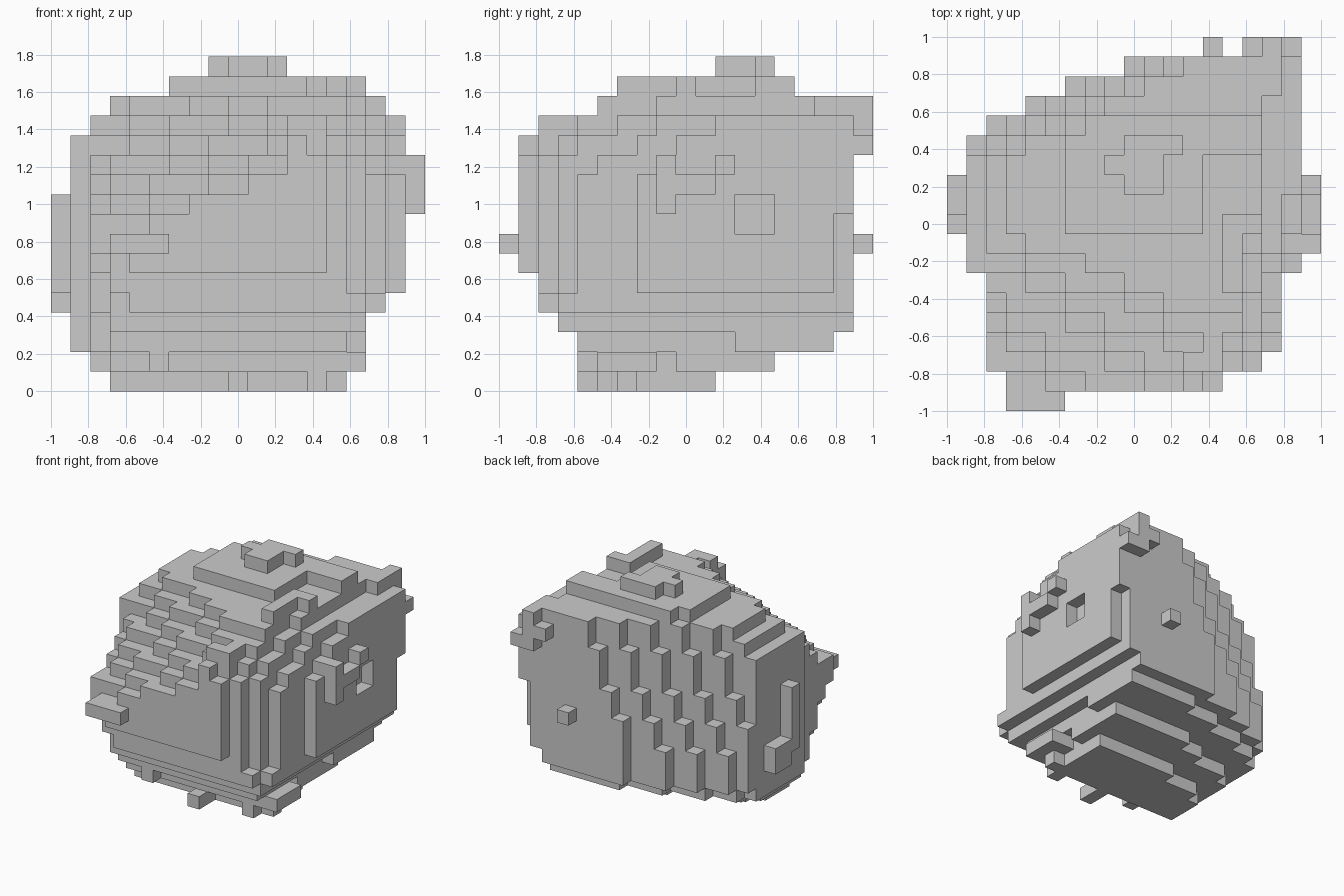
import bpy

if "Cube" in bpy.data.objects:
    bpy.data.objects.remove(bpy.data.objects["Cube"])

NX, NY, NZ = 19, 19, 17
H = 2 / 19  # block size

# Outline limits: (min, max) block index per row in each orthographic view
FRONT = [(3, 15), (2, 16), (1, 16), (1, 16), (1, 17), (1, 18), (1, 18), (1, 18), (1, 18),
         (1, 18), (1, 18), (1, 18), (1, 18), (2, 18), (3, 17), (6, 16), (8, 12)]
SIDE = [(4, 11), (3, 14), (3, 17), (2, 18), (2, 18), (1, 18), (1, 18), (1, 18), (1, 18),
        (1, 18), (1, 18), (1, 18), (1, 18), (2, 18), (5, 18), (6, 15), (11, 14)]
TOP = [(3, 6), (3, 14), (2, 16), (2, 17), (2, 17), (2, 17), (2, 17), (1, 18), (1, 18), (1, 18),
       (1, 18), (1, 18), (1, 18), (1, 18), (2, 18), (3, 18), (5, 18), (9, 18), (13, 18)]

# Broken facets of the rock: normal and distance
FACETS = [
    ((-.38, -.88, 1), 1.83),     # upper front slope
    ((-1, 2, .43), 2.05),        # back left facet
    ((-.7, -.2, 0), .685),       # left face
    ((-.7, -.5, -.25), .675),    # lower front left corner
    ((-.42, 0, -.32), .286),     # lower left
    ((0, -1, -.9), .313),        # lower front
    ((-.15, .4, -1), .03),       # lower back
    ((.5, -.03, -.4), .203),     # lower right
    ((1, -1, .15), 1.45),        # front right corner
    ((.6, -.14, 0), .54),        # right face
    ((.6, -.25, .4), 1.04),      # upper right
    ((-.35, 0, .53), 1.035),     # upper left
]

# Loose blocks chipped from or added to the body: x0, x1, y0, y1, z0, z1
CHIPS = [(17, 18, 12, 14, 8, 10), (17, 18, 17, 18, 5, 9), (16, 17, 5, 16, 14, 15),
         (14, 19, 10, 13, 15, 16), (13, 14, 9, 13, 15, 16), (0, 13, 0, 9, 15, 16),
         (13, 14, 0, 9, 15, 16), (14, 15, 0, 8, 15, 16), (0, 19, 0, 19, 16, 17)]
BUMPS = [(3, 6, 0, 1, 7, 8), (3, 6, 1, 2, 7, 8), (13, 14, 18, 19, 7, 8),
         (16, 17, 18, 19, 12, 15), (15, 16, 18, 19, 13, 14), (17, 18, 18, 19, 12, 13),
         (0, 1, 9, 10, 5, 10), (0, 1, 10, 12, 4, 6),
         (18, 19, 8, 9, 9, 12), (18, 19, 9, 11, 10, 11), (18, 19, 11, 12, 11, 12),
         (9, 11, 11, 12, 16, 17), (8, 11, 12, 13, 16, 17), (9, 12, 13, 14, 16, 17),
         (9, 10, 4, 6, 0, 1), (13, 14, 5, 6, 0, 1), (5, 6, 4, 5, 1, 2),
         (12, 15, 6, 7, 0, 1), (14, 16, 5, 8, 1, 2), (12, 13, 1, 2, 11, 13),
         (12, 14, 2, 3, 12, 14), (14, 15, 6, 8, 15, 16), (2, 3, 2, 3, 7, 8)]


def box(b):
    return {(i, j, k) for i in range(b[0], b[1]) for j in range(b[2], b[3])
            for k in range(b[4], b[5])}


def in_body(i, j, k):
    if not (FRONT[k][0] <= i < FRONT[k][1] and SIDE[k][0] <= j < SIDE[k][1]
            and TOP[j][0] <= i < TOP[j][1]):
        return False
    p = ((i + .5) * H - 1, (j + .5) * H - 1, (k + .5) * H)
    return all(sum(a * b for a, b in zip(n, p)) <= d for n, d in FACETS)


# Solid body, then chips and bumps
cells = {c for c in box((0, NX, 0, NY, 0, NZ)) if in_body(*c)}
for b in CHIPS:
    cells -= box(b)
for b in BUMPS:
    cells |= box(b)

# Skin: one square for every exposed block side
verts, faces = {}, []
for c in sorted(cells):
    for axis in range(3):
        for side in (0, 1):
            n = list(c)
            n[axis] += 2 * side - 1
            if tuple(n) in cells:
                continue
            u, v = (axis + 1) % 3, (axis + 2) % 3
            quad = []
            for du, dv in ((0, 0), (1, 0), (1, 1), (0, 1)):
                q = list(c)
                q[axis] += side
                q[u] += du
                q[v] += dv
                quad.append(verts.setdefault(tuple(q), len(verts)))
            faces.append(quad if side else quad[::-1])

mesh = bpy.data.meshes.new("block_boulder")
mesh.from_pydata([(x * H - 1, y * H - 1, z * H) for x, y, z in verts], [], faces)
mesh.update()
boulder = bpy.data.objects.new("block_boulder", mesh)
bpy.context.collection.objects.link(boulder)
